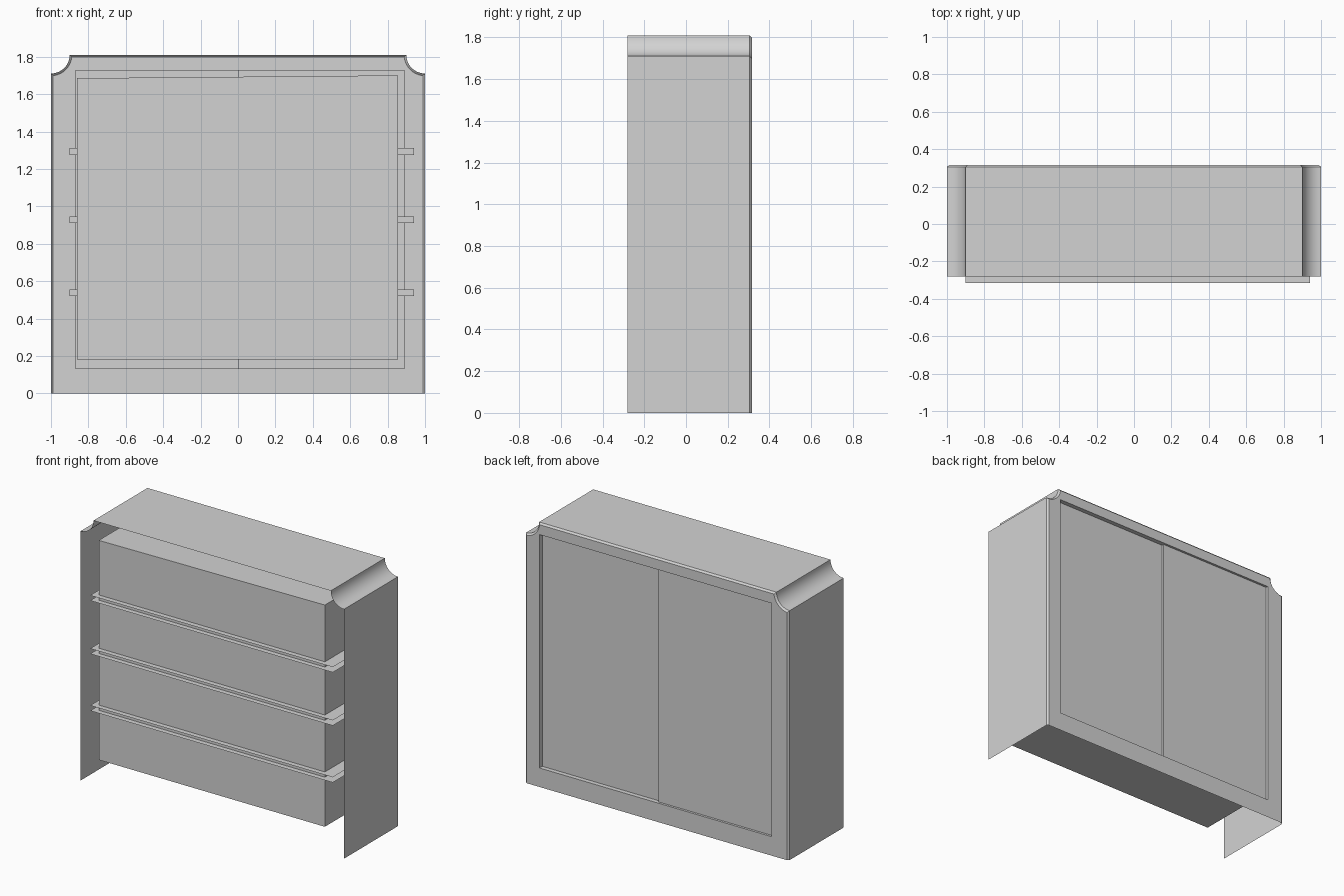
import bpy
import bmesh
import math

if "Cube" in bpy.data.objects:
    bpy.data.objects.remove(bpy.data.objects["Cube"])

grey = bpy.data.materials.new("light_grey")
grey.diffuse_color = (0.65, 0.65, 0.65, 1)
grey.use_nodes = True
grey.node_tree.nodes["Principled BSDF"].inputs["Base Color"].default_value = grey.diffuse_color

# Key depths and sizes
Y_OPEN, Y_EDGE, Y_FACE = -0.28, 0.305, 0.316
TOP, R, CH = 1.81, 0.1, 0.012
HOLE_L, HOLE_R, HOLE_B, HOLE_T = -0.87, 0.89, 0.13, 1.73
Y_LEFT, Y_RIGHT = 0.30, 0.285


def make(name, faces, smooth=False):
    """Sheet object from a list of polygons, welded where they meet."""
    bm = bmesh.new()
    for pts in faces:
        bm.faces.new([bm.verts.new(p) for p in pts])
    bmesh.ops.remove_doubles(bm, verts=bm.verts, dist=1e-5)
    mesh = bpy.data.meshes.new(name)
    bm.to_mesh(mesh)
    bm.free()
    mesh.materials.append(grey)
    obj = bpy.data.objects.new(name, mesh)
    bpy.context.collection.objects.link(obj)
    if smooth:
        bpy.context.view_layer.objects.active = obj
        obj.select_set(True)
        bpy.ops.object.shade_smooth_by_angle(angle=math.radians(30))
        obj.select_set(False)
    return obj


def half_profile(inset):
    """Right half outline from the floor up, with a scooped top corner."""
    cx, cz, r = 1.0, TOP, R + inset
    a0 = math.asin(inset / r)
    pts = [(1 - inset, 0)]
    for i in range(13):
        a = a0 + (math.pi / 2 - 2 * a0) * i / 12
        pts.append((cx - r * math.sin(a), cz - r * math.cos(a)))
    return pts


def full_profile(inset):
    right = half_profile(inset)
    return right + [(-x, z) for x, z in reversed(right)]


def strip(a, ya, b, yb):
    """Quads joining two matching outlines at two depths."""
    return [[(a[i][0], ya, a[i][1]), (a[i + 1][0], ya, a[i + 1][1]),
             (b[i + 1][0], yb, b[i + 1][1]), (b[i][0], yb, b[i][1])]
            for i in range(len(a) - 1)]


# Outer shell: sides, scooped corners and top, open at floor and one side
outer, inner = full_profile(0), full_profile(CH)
make("outer_shell", strip(outer, Y_OPEN, outer, Y_EDGE), True)
make("face_chamfer", strip(outer, Y_EDGE, inner, Y_FACE), True)

# Face frame: two halves around the door opening
frame = []
for s, hx in ((1, HOLE_R), (-1, HOLE_L)):
    pts = [(0, 0)] + [(s * x, z) for x, z in half_profile(CH)]
    pts += [(0, TOP - CH), (0, HOLE_T), (hx, HOLE_T), (hx, HOLE_B), (0, HOLE_B)]
    if s > 0:
        pts.reverse()
    frame.append([(x, Y_FACE, z) for x, z in pts])
if frame:
    make("face_frame", frame)

# Reveal around the door opening
reveal = []
for x0, x1, y in ((HOLE_L, 0, Y_LEFT), (0, HOLE_R, Y_RIGHT)):
    for z in (HOLE_B, HOLE_T):
        q = [(x0, y, z), (x1, y, z), (x1, Y_FACE, z), (x0, Y_FACE, z)]
        reveal.append(q if z == HOLE_B else q[::-1])
for x, y in ((HOLE_L, Y_LEFT), (HOLE_R, Y_RIGHT)):
    q = [(x, y, HOLE_B), (x, Y_FACE, HOLE_B), (x, Y_FACE, HOLE_T), (x, y, HOLE_T)]
    reveal.append(q if x < 0 else q[::-1])
make("door_reveal", reveal)

# Sliding doors, one set slightly behind the other
for name, x0, x1, y in (("left_door", HOLE_L, 0, Y_LEFT),
                        ("right_door", 0, HOLE_R, Y_RIGHT)):
    faces = [[(x1, y, HOLE_B), (x0, y, HOLE_B), (x0, y, HOLE_T), (x1, y, HOLE_T)]]
    if name == "left_door":
        faces.append([(0, Y_RIGHT, HOLE_B), (0, y, HOLE_B),
                      (0, y, HOLE_T), (0, Y_RIGHT, HOLE_T)])
    make(name, faces)

# Inner cabinet box, open towards the doors, with a slightly sloped top
ring = [(-0.86, 0.18), (0.855, 0.18), (0.855, 1.70), (-0.86, 1.685)]
loop = ring + ring[:1]
box = [[(x, Y_OPEN, z) for x, z in ring]]
box += [q[::-1] for q in strip(loop, Y_OPEN, loop, 0.28)]
make("inner_box", box)

# Shelves: hollow slabs open on the projecting side
for i, z in enumerate((0.52, 0.91, 1.275)):
    x0, x1, y0, y1, t = -0.9, 0.94, -0.316, 0.25, z + 0.036
    make(f"shelf_{i + 1}", [
        [(x0, y0, t), (x1, y0, t), (x1, y1, t), (x0, y1, t)],
        [(x0, y1, z), (x1, y1, z), (x1, y0, z), (x0, y0, z)],
        [(x1, y1, z), (x0, y1, z), (x0, y1, t), (x1, y1, t)]])
